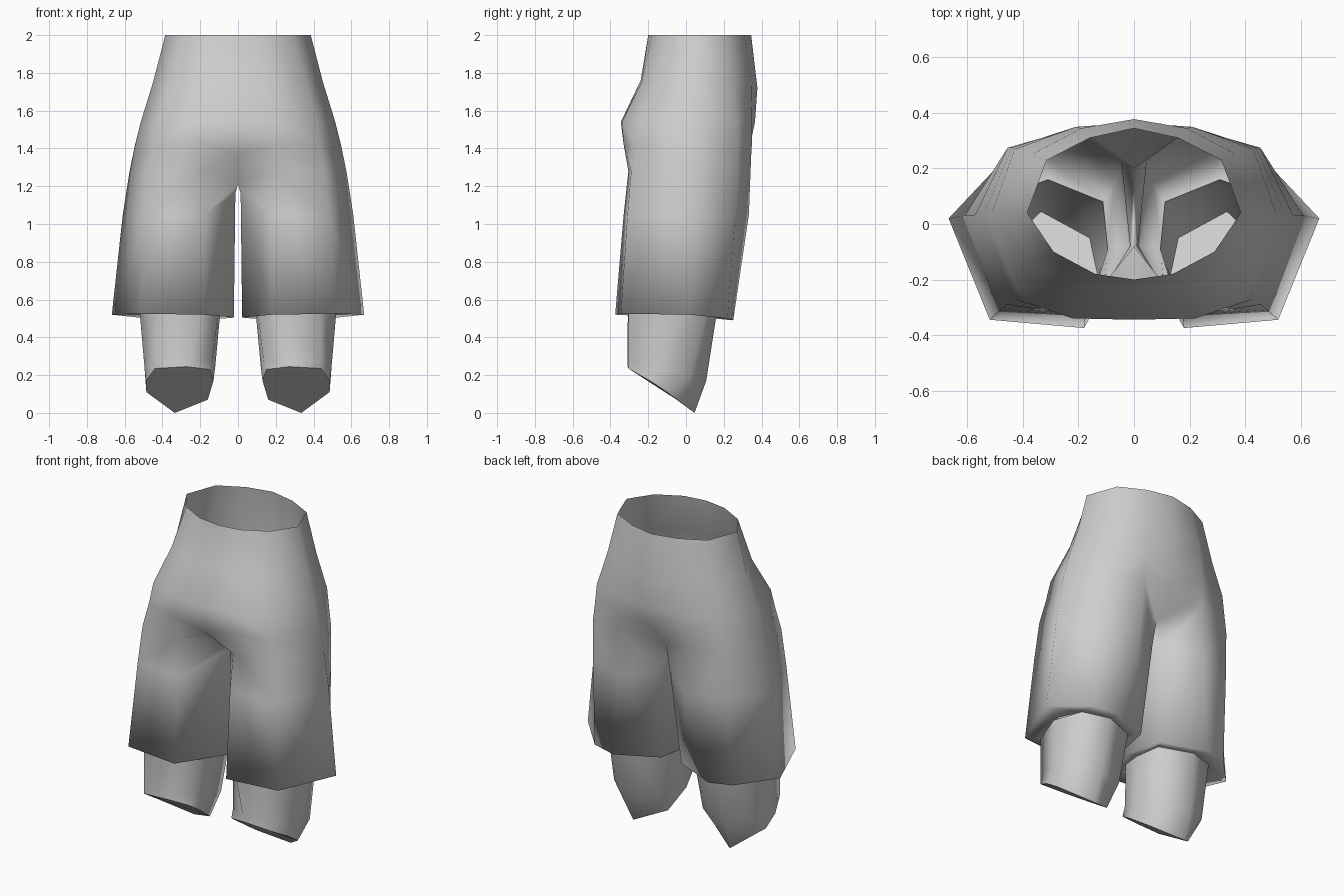
import bpy
import math

grey = bpy.data.materials.new("plain grey")
grey.diffuse_color = (0.62, 0.62, 0.62, 1)


def skin(start_a, start_b, count, closed):
    """Quads between an upper and a lower ring that run the same way round."""
    faces = []
    for i in range(count if closed else count - 1):
        j = (i + 1) % count
        faces.append((start_a + i, start_b + i, start_b + j, start_a + j))
    return faces


def finish(name, verts, faces, merge):
    """Mirrored, smooth shaded object."""
    mesh = bpy.data.meshes.new(name)
    mesh.from_pydata(verts, [], faces)
    mesh.materials.append(grey)
    obj = bpy.data.objects.new(name, mesh)
    bpy.context.collection.objects.link(obj)
    mirror = obj.modifiers.new("mirror", 'MIRROR')
    mirror.use_mirror_merge = merge
    mirror.merge_threshold = 0.001
    bpy.ops.object.select_all(action='DESELECT')
    bpy.context.view_layer.objects.active = obj
    obj.select_set(True)
    bpy.ops.object.shade_smooth_by_angle(angle=math.radians(180))


# Half rings of the hips, centre front to centre back
hips = [
    [(0, -.20, 2), (.14, -.18, 2), (.29, -.10, 2), (.385, .04, 2),
     (.315, .23, 2), (.16, .31, 2), (0, .345, 2)],
    [(0, -.24, 1.76), (.19, -.235, 1.75), (.36, -.14, 1.75), (.45, .04, 1.75),
     (.37, .25, 1.75), (.19, .345, 1.75), (0, .378, 1.72)],
    [(0, -.345, 1.54), (.22, -.34, 1.54), (.42, -.24, 1.54), (.515, .03, 1.54),
     (.43, .27, 1.54), (.21, .35, 1.54), (0, .365, 1.54)],
    [(0, -.32, 1.37), (.20, -.33, 1.42), (.43, -.27, 1.42), (.545, .03, 1.42),
     (.44, .275, 1.42), (.21, .35, 1.44), (0, .34, 1.42)],
]
# Full rings of one trouser leg, starting at the crotch; the last folds under the hem
legs = [
    [(0, -.08, 1.215), (.18, -.305, 1.28), (.46, -.29, 1.28), (.574, .03, 1.28),
     (.455, .275, 1.30), (.21, .345, 1.36), (0, .20, 1.25)],
    [(.014, -.08, 1.16), (.175, -.33, 1.05), (.48, -.31, 1.05), (.61, .03, 1.05),
     (.465, .26, 1.05), (.24, .333, 1.05), (.045, .22, 1.08)],
    [(.022, -.08, .505), (.18, -.375, .52), (.52, -.345, .525), (.668, .02, .52),
     (.48, .22, .50), (.33, .25, .49), (.07, .145, .50)],
    [(.095, -.09, .52), (.16, -.30, .53), (.44, -.305, .53), (.52, -.05, .53),
     (.47, .10, .52), (.31, .16, .51), (.112, .08, .515)],
]
verts = [p for ring in hips + legs for p in ring]
faces = []
for k in range(4):
    faces += skin(7 * k, 7 * k + 7, 7, False)
for k in range(4, 7):
    faces += skin(7 * k, 7 * k + 7, 7, True)
finish("shorts", verts, faces, True)

# Lower legs ending in a slanted cut
shins = [
    [(.105, -.20, .525), (.20, -.308, .53), (.44, -.305, .53), (.52, -.09, .53),
     (.47, .10, .52), (.31, .16, .51), (.112, .08, .515), (.095, -.09, .52)],
    [(.135, -.24, .28), (.25, -.31, .28), (.44, -.305, .28), (.495, -.14, .24),
     (.485, .02, .20), (.33, .107, .17), (.145, .04, .20), (.12, -.15, .25)],
    [(.15, -.28, .23), (.27, -.31, .245), (.44, -.305, .235), (.487, -.19, .17),
     (.485, -.10, .11), (.335, .045, 0), (.16, -.05, .07), (.13, -.19, .17)],
]
verts = [p for ring in shins for p in ring]
faces = skin(0, 8, 8, True) + skin(8, 16, 8, True)
finish("lower_legs", verts, faces, False)

# Closed ends of the lower legs
finish("leg_ends", shins[-1], [tuple(range(7, -1, -1))], False)
